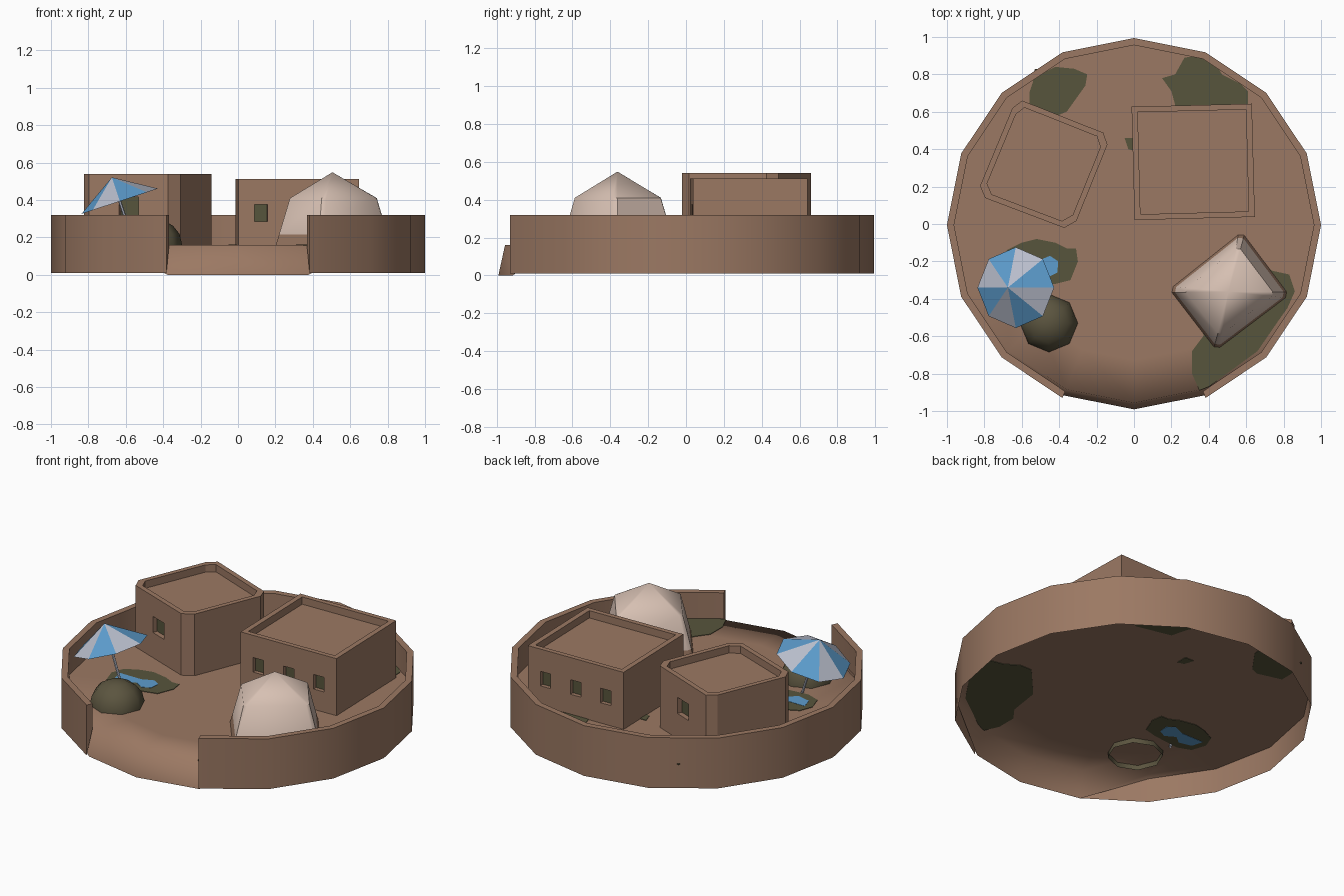
import bpy, bmesh, math
from mathutils import Vector, Matrix

if "Cube" in bpy.data.objects:
    bpy.data.objects.remove(bpy.data.objects["Cube"])

def mat(name, rgb):
    m = bpy.data.materials.new(name)
    m.diffuse_color = (*rgb, 1)
    m.use_nodes = True
    m.node_tree.nodes["Principled BSDF"].inputs["Base Color"].default_value = m.diffuse_color
    return m

CLAY = mat("clay", (0.33, 0.19, 0.125))
GRASS = mat("grass", (0.095, 0.09, 0.045))
BUSH = mat("bush_olive", (0.105, 0.09, 0.05))
CLOTH = mat("tent_cloth", (0.68, 0.53, 0.45))
BLUE = mat("blue", (0.11, 0.34, 0.62))
PALE = mat("pale_grey", (0.48, 0.51, 0.60))
FLOOR = 0.16

def build(name, verts, faces, mats, ids=None, smooth=None):
    me = bpy.data.meshes.new(name)
    me.from_pydata([tuple(v) for v in verts], [], faces)
    for m in mats:
        me.materials.append(m)
    if ids:
        for p, i in zip(me.polygons, ids):
            p.material_index = i
    ob = bpy.data.objects.new(name, me)
    bpy.context.collection.objects.link(ob)
    if smooth:
        bpy.ops.object.select_all(action='DESELECT')
        ob.select_set(True)
        bpy.context.view_layer.objects.active = ob
        bpy.ops.object.shade_smooth_by_angle(angle=math.radians(smooth))
    return ob

def polar(r, deg, z):
    a = math.radians(deg)
    return (r * math.cos(a), r * math.sin(a) - 0.006, z)

# Ring wall: open at the front gate, 14 of 16 sides
verts, faces = [], []
for k in range(15):
    a = -67.5 + 22.5 * k
    verts += [polar(1, a, 0.01), polar(1, a, 0.32), polar(0.962, a, 0.32), polar(0.962, a, FLOOR)]
for k in range(14):
    b = 4 * k
    for j in range(3):
        faces.append((b + j, b + 4 + j, b + 5 + j, b + 1 + j))
faces += [(0, 1, 2, 3), (59, 58, 57, 56)]
build("ring_wall", verts, faces, [CLAY], smooth=30)

# Floor: flat disc whose front edge rolls down through the gate
verts, faces = [(0, 0, FLOOR)], []
for r in (0.72, 0.95):
    verts += [polar(r, 22.5 * k, FLOOR) for k in range(16)]
verts += [polar(0.985 if k in (11, 12, 13) else 1, 22.5 * k,
                0 if k in (11, 12, 13) else FLOOR) for k in range(16)]
for k in range(16):
    n = (k + 1) % 16
    faces.append((0, 1 + k, 1 + n))
    for b in (1, 17):
        # side cells of the gate stay flat behind the wall ends
        faces.append((b + k, b + 16 + k, b + 16 + n, b + n))
build("floor", verts, faces, [CLAY], smooth=89)

# Thin ground patches, passing through the floor sheet
def patch(name, pts, half, m):
    n = len(pts)
    v = [(x, y, FLOOR + half) for x, y in pts] + [(x, y, FLOOR - half) for x, y in pts]
    f = [tuple(range(n)), tuple(range(2 * n - 1, n - 1, -1))]
    f += [(i, n + i, n + (i + 1) % n, (i + 1) % n) for i in range(n)]
    ob = build(name, v, f, [m])
    bm = bmesh.new()
    bm.from_mesh(ob.data)
    bmesh.ops.recalc_face_normals(bm, faces=bm.faces)
    bm.to_mesh(ob.data)
    bm.free()

patch("grass_back_left", [(-.54, .76), (-.53, .83), (-.46, .82), (-.42, .84), (-.32, .83), (-.25, .8),
      (-.26, .74), (-.31, .67), (-.36, .6), (-.41, .58), (-.56, .62), (-.56, .7)], .003, GRASS)
patch("grass_back_right", [(.15, .78), (.22, .8), (.27, .89), (.36, .9), (.43, .87), (.47, .8), (.57, .75),
      (.61, .71), (.61, .63), (.45, .55), (.23, .6), (.2, .71)], .003, GRASS)
patch("grass_small", [(-.05, .46), (.01, .46), (.01, .39), (-.03, .4)], .003, GRASS)
patch("grass_front_right", [(.31, -.68), (.31, -.8), (.35, -.89), (.4, -.87), (.66, -.68), (.77, -.52),
      (.82, -.45), (.86, -.36), (.83, -.27), (.74, -.25), (.66, -.2), (.58, -.2), (.4, -.4), (.37, -.6)],
      .003, GRASS)
patch("grass_pond", [(-.6, -.1), (-.52, -.08), (-.42, -.1), (-.36, -.13), (-.31, -.13), (-.3, -.2),
      (-.34, -.3), (-.42, -.32), (-.5, -.33), (-.6, -.34), (-.68, -.31), (-.71, -.22), (-.68, -.14)],
      .003, GRASS)
patch("puddle", [(-.67, -.2), (-.6, -.2), (-.52, -.2), (-.45, -.17), (-.405, -.2), (-.41, -.26),
      (-.46, -.285), (-.52, -.25), (-.57, -.29), (-.65, -.27)], .0045, BLUE)

# Houses: outline walls, recessed windows on chosen edges, sunken flat roof
def house(name, outline, top, windows, win_w, win_z, inset=0.89, depth=0.03):
    verts, faces, ids = [], [], []

    def poly(pts, i=0):
        faces.append(tuple(range(len(verts), len(verts) + len(pts))))
        verts.extend(pts)
        ids.append(i)

    pts = [Vector((x, y, 0)) for x, y in outline]
    mid = sum(pts, Vector()) / len(pts)
    inner = [mid + (p - mid) * inset for p in pts]
    up = lambda p, z: Vector((p.x, p.y, z))
    low = top - 0.045
    for i, p in enumerate(pts):
        j = (i + 1) % len(pts)
        q, pi, qi = pts[j], inner[i], inner[j]
        d = q - p
        inward = Vector((-d.y, d.x, 0)).normalized() * depth
        cuts = [0]
        for t in windows.get(i, []):
            h = win_w / d.length / 2
            cuts += [t - h, t + h]
        cuts.append(1)
        rows = [FLOOR, *win_z, top]
        for c in range(len(cuts) - 1):
            a, b = p + d * cuts[c], p + d * cuts[c + 1]
            for r in range(3):
                quad = [up(a, rows[r]), up(b, rows[r]), up(b, rows[r + 1]), up(a, rows[r + 1])]
                if c % 2 and r == 1:
                    back = [v + inward for v in quad]
                    poly(back, 1)
                    for e in range(4):
                        f = (e + 1) % 4
                        poly([quad[e], quad[f], back[f], back[e]])
                else:
                    poly(quad)
        poly([up(p, top), up(q, top), up(qi, top), up(pi, top)])
        poly([up(pi, top), up(qi, top), up(qi, low), up(pi, low)])
    poly([up(v, low) for v in inner])
    build(name, verts, faces, [CLAY, GRASS], ids)

house("house_left", [(-.796, .139), (-.373, -.021), (-.308, .016), (-.142, .424),
                     (-.164, .488), (-.598, .66), (-.65, .62), (-.823, .204)],
      0.54, {0: [.5], 4: [.5]}, 0.112, (0.315, 0.415))
house("house_right", [(.003, .021), (.646, .038), (.63, .643), (-.013, .627)],
      0.512, {0: [.185, .5, .815], 2: [.185, .5, .815]}, 0.07, (0.285, 0.375), 0.9, 0.025)

# Tent: chamfered square, clay foot below cloth skirt and pointed roof
base = [Vector(p) for p in ((.32, -.018), (.066, .319), (-.32, .012), (-.07, -.313))]
ring = []
for i, p in enumerate(base):
    ring += [p.lerp(base[i - 1], .05), p.lerp(base[(i + 1) % 4], .05)]
verts, faces, ids = [], [], []
for z, s in ((FLOOR, 1), (0.215, .945), (0.41, .755)):
    verts += [(.51 + p.x * s, -.362 + p.y * s, z) for p in ring]
verts.append((.505, -.362, .548))
for i in range(8):
    j = (i + 1) % 8
    faces += [(i, j, 8 + j, 8 + i), (8 + i, 8 + j, 16 + j, 16 + i), (16 + i, 16 + j, 24)]
    ids += [0, 1, 1]
build("tent", verts, faces, [CLAY, CLOTH], ids, smooth=40)

# Bush: low eight-sided dome, open below
verts, faces = [], []
levels = [(1, 0.13), (1, 0.165)] + [(math.cos(t), 0.165 + 0.135 * math.sin(t)) for t in (.4, .8, 1.2)]
for s, z in levels:
    for k in range(8):
        a = k * math.pi / 4
        verts.append((-.455 + .155 * s * math.cos(a), -.53 + .155 * s * math.sin(a), z))
verts.append((-.455, -.53, .3))
for k in range(8):
    n = (k + 1) % 8
    for b in range(0, 32, 8):
        faces.append((b + k, b + n, b + 8 + n, b + 8 + k))
    faces.append((32 + k, 32 + n, 40))
build("bush", verts, faces, [BUSH], smooth=60)

# Parasol: tilted cone with alternating panels on a thin pole
tilt = Matrix.Translation((-.632, -.34, .393)) @ Matrix.Rotation(math.radians(-18.3), 4, 'Y')
verts = [tilt @ Vector((.216 * math.cos(k * math.pi / 4), .216 * math.sin(k * math.pi / 4), 0)) for k in range(8)]
verts.append(tilt @ Vector((0, 0, .135)))
build("parasol_canopy", verts, [(k, (k + 1) % 8, 8) for k in range(8)], [BLUE, PALE],
      [k % 2 for k in range(8)])
verts = [tilt @ Vector((.008 * math.cos(k * math.pi / 3), .008 * math.sin(k * math.pi / 3), z))
         for z in (-.265, .12) for k in range(6)]
build("parasol_pole", verts, [(k, (k + 1) % 6, 6 + (k + 1) % 6, 6 + k) for k in range(6)], [PALE])
